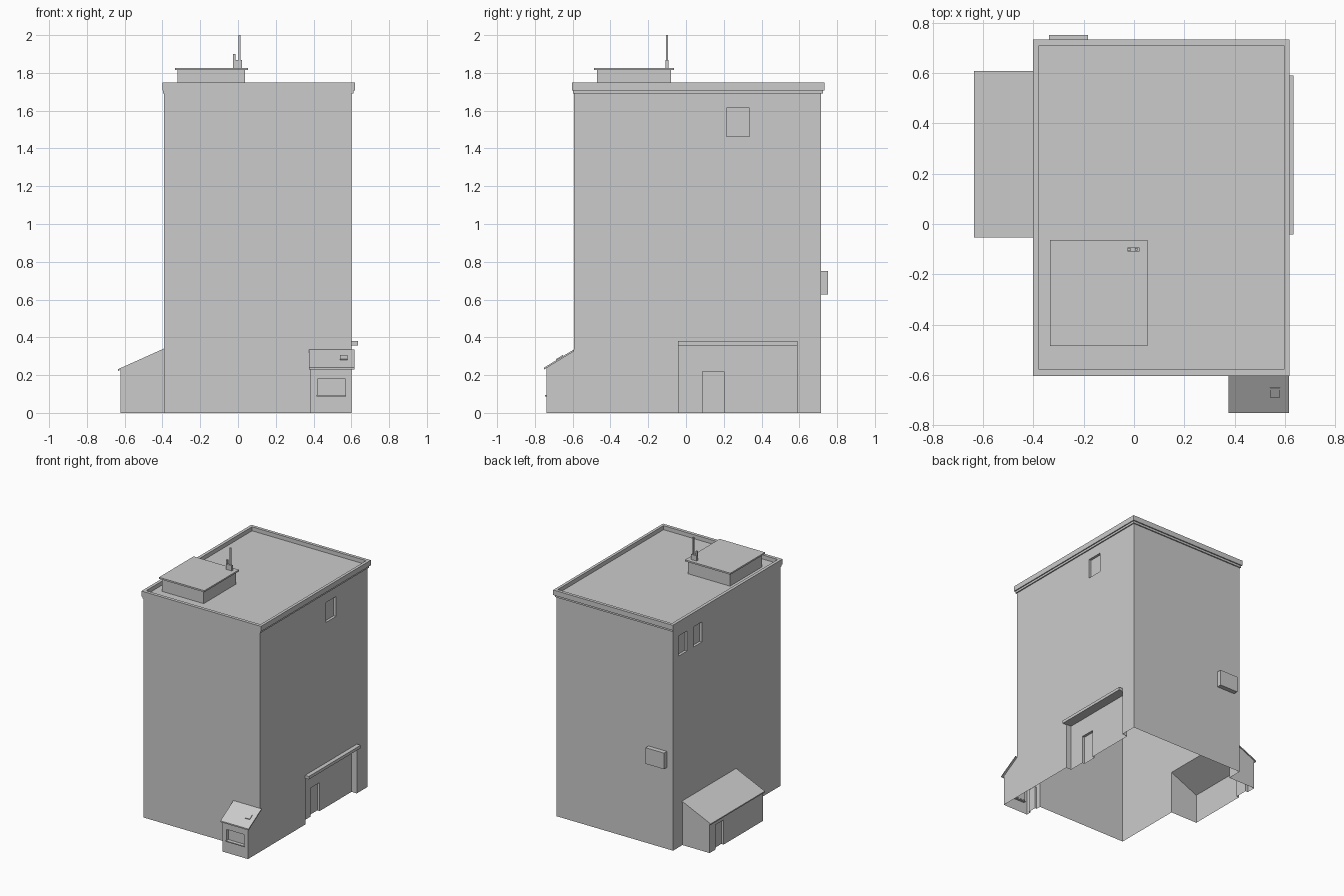
import bpy, bmesh
from mathutils import Vector

if "Cube" in bpy.data.objects:
    bpy.data.objects.remove(bpy.data.objects["Cube"])


def prism(name, pts, axis, lo, hi):
    """Extrude a 2D profile along an axis ('x': pts are y,z / 'y': pts are x,z)."""
    bm = bmesh.new()
    vs = [bm.verts.new((lo, a, b) if axis == 'x' else (a, lo, b)) for a, b in pts]
    face = bm.faces.new(vs)
    ext = bmesh.ops.extrude_face_region(bm, geom=[face])
    d = Vector((hi - lo, 0, 0)) if axis == 'x' else Vector((0, hi - lo, 0))
    bmesh.ops.translate(bm, vec=d, verts=[v for v in ext['geom'] if isinstance(v, bmesh.types.BMVert)])
    bmesh.ops.recalc_face_normals(bm, faces=bm.faces)
    me = bpy.data.meshes.new(name)
    bm.to_mesh(me)
    bm.free()
    ob = bpy.data.objects.new(name, me)
    bpy.context.collection.objects.link(ob)
    return ob


def box(name, x, y, z):
    return prism(name, [(x[0], z[0]), (x[1], z[0]), (x[1], z[1]), (x[0], z[1])], 'y', *y)


def boolean(ob, other, op):
    """Apply a boolean and discard the helper."""
    m = ob.modifiers.new("bool", 'BOOLEAN')
    m.operation, m.object, m.solver = op, other, 'EXACT'
    bpy.context.view_layer.update()
    me = bpy.data.meshes.new_from_object(ob.evaluated_get(bpy.context.evaluated_depsgraph_get()))
    ob.modifiers.clear()
    ob.data = me
    bpy.data.objects.remove(other)


# Tower with lean-to volumes (run below ground, trimmed later so the base is open)
tower = box("tower", (-0.391, 0.602), (-0.593, 0.716), (-0.10, 1.70))
boolean(tower, prism("side_shed", [(-0.623, -0.11), (-0.3, -0.11), (-0.3, 0.334), (-0.391, 0.334),
                                   (-0.623, 0.229)], 'y', -0.046, 0.602), 'UNION')
boolean(tower, prism("front_porch", [(-0.738, -0.12), (-0.5, -0.12), (-0.5, 0.328), (-0.593, 0.328),
                                     (-0.738, 0.238)], 'x', 0.385, 0.602), 'UNION')

# Two-step cornice and roof tray behind the parapet
boolean(tower, box("cornice_low", (-0.396, 0.611), (-0.599, 0.725), (1.692, 1.72)), 'UNION')
boolean(tower, box("cornice_high", (-0.401, 0.619), (-0.604, 0.734), (1.708, 1.748)), 'UNION')
boolean(tower, box("roof_tray", (-0.377, 0.597), (-0.579, 0.71), (1.717, 1.80)), 'DIFFERENCE')

# Recessed bay, doors and windows
recesses = [
    ((0.557, 0.70), (-0.04, 0.588), (-0.2, 0.36)),      # loading bay
    ((0.537, 0.65), (0.087, 0.20), (-0.22, 0.22)),      # bay door
    ((0.582, 0.70), (0.214, 0.335), (1.462, 1.615)),    # right window
    ((-0.50, -0.371), (0.545, 0.65), (1.475, 1.63)),    # left windows
    ((-0.50, -0.371), (0.363, 0.467), (1.475, 1.63)),
    ((-0.70, -0.603), (0.43, 0.53), (-0.2, 0.19)),      # shed door
    ((0.30, 0.40), (-0.70, -0.63), (-0.2, 0.18)),       # porch side door
    ((0.42, 0.568), (-0.80, -0.718), (0.095, 0.18)),    # porch window
]
for r in recesses:
    boolean(tower, box("cutter", *r), 'DIFFERENCE')

# Trim at ground level, leaving the underside open
bm = bmesh.new()
bm.from_mesh(tower.data)
bmesh.ops.bisect_plane(bm, geom=bm.verts[:] + bm.edges[:] + bm.faces[:], dist=1e-5,
                       plane_co=(0, 0, 0), plane_no=(0, 0, 1), clear_inner=True)
bm.to_mesh(tower.data)
bm.free()

# Sloped roof sheets
prism("shed_roof", [(-0.636, 0.222), (-0.391, 0.332), (-0.391, 0.341), (-0.636, 0.231)], 'y', -0.053, 0.608)
prism("porch_roof", [(-0.751, 0.230), (-0.593, 0.326), (-0.593, 0.336), (-0.751, 0.240)], 'x', 0.376, 0.616)
prism("porch_roof_vent", [(-0.685, 0.275), (-0.648, 0.297), (-0.652, 0.306), (-0.689, 0.284)],
      'x', 0.54, 0.581)

# Small wall fittings
box("porch_sill", (0.415, 0.573), (-0.746, -0.72), (0.088, 0.095))
box("bay_lintel", (0.595, 0.634), (-0.042, 0.59), (0.357, 0.38))
box("wall_unit", (-0.338, -0.182), (0.71, 0.752), (0.628, 0.752))

# Rooftop hut and antenna
box("roof_hut", (-0.32, 0.037), (-0.471, -0.08), (1.715, 1.817))
box("hut_slab", (-0.334, 0.053), (-0.486, -0.064), (1.815, 1.827))
box("antenna_base", (-0.026, 0.022), (-0.109, -0.093), (1.825, 1.867))
for name, x, r, top in (("short_mast", -0.020, 0.006, 1.90), ("tall_mast", 0.008, 0.005, 2.0)):
    box(name, (x - r, x + r), (-0.101 - r, -0.101 + r), (1.86, top))
